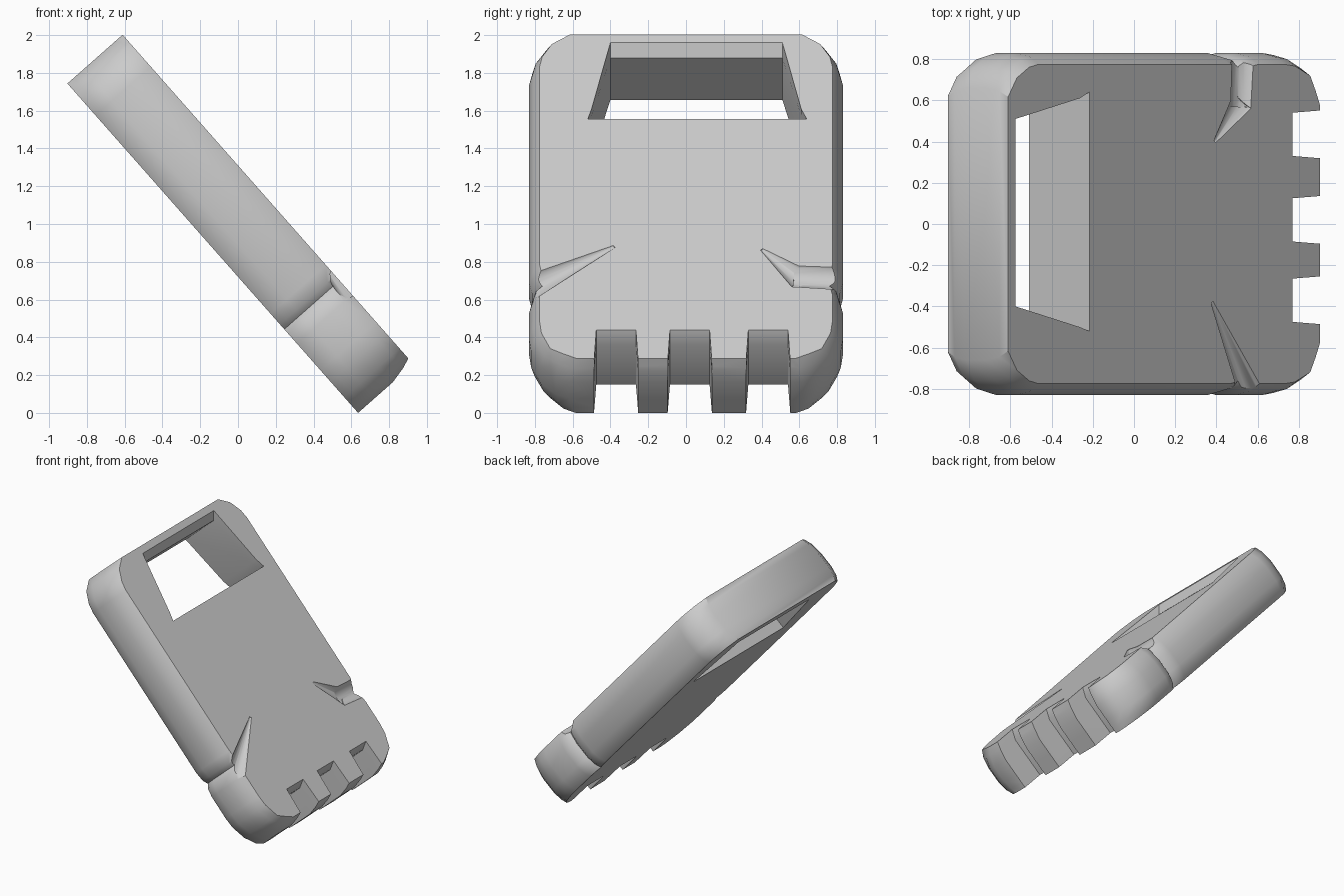
import bpy, bmesh
from mathutils import Matrix, Vector

cube = bpy.data.objects.get("Cube")
if cube:
    bpy.data.objects.remove(cube, do_unlink=True)

# Slab frame: across (y), along the leaning slab, out of its front face
ALONG = Vector((-0.662, 0, 0.75))
OUT = Vector((0.75, 0, 0.662))
TILT = Matrix(((0, ALONG.x, OUT.x, 0), (1, 0, 0, 0),
               (0, ALONG.z, OUT.z, 1), (0, 0, 0, 1)))

grey = bpy.data.materials.new("plain grey")
grey.use_nodes = True
grey.diffuse_color = (0.6, 0.6, 0.6, 1)
grey.node_tree.nodes["Principled BSDF"].inputs["Base Color"].default_value = grey.diffuse_color


def finish(name, bm):
    bmesh.ops.recalc_face_normals(bm, faces=bm.faces)
    mesh = bpy.data.meshes.new(name)
    bm.to_mesh(mesh)
    bm.free()
    mesh.materials.append(grey)
    obj = bpy.data.objects.new(name, mesh)
    bpy.context.collection.objects.link(obj)
    return obj


def loft(name, layers):
    """Join outlines given as (height, points) into a closed solid."""
    bm = bmesh.new()
    rings = [[bm.verts.new((a, v, w)) for a, v in pts] for w, pts in layers]
    n = len(rings[0])
    for low, high in zip(rings, rings[1:]):
        for i in range(n):
            j = (i + 1) % n
            bm.faces.new((low[i], low[j], high[j], high[i]))
    bm.faces.new(rings[0])
    bm.faces.new(rings[-1])
    return finish(name, bm)


def groove(name, start, end, r1, r2):
    """Round tapering cutter lying along the front face."""
    start, end = Vector(start), Vector(end)
    axis = end - start
    turn = axis.to_track_quat('Z', 'Y').to_matrix().to_4x4()
    bm = bmesh.new()
    bmesh.ops.create_cone(bm, cap_ends=True, segments=20, radius1=r1, radius2=r2,
                          depth=axis.length,
                          matrix=Matrix.Translation((start + end) / 2) @ turn)
    return finish(name, bm)


# Slab: half outline with waist notch, mirrored, lofted with bevelled sides
half = [(0.62, -1.17), (0.69, -1.14), (0.77, -1.06), (0.82, -0.95), (0.83, -0.87),
        (0.83, -0.68), (0.815, -0.61), (0.785, -0.58), (0.815, -0.545), (0.83, -0.47),
        (0.83, 0.93), (0.815, 1.0), (0.76, 1.09), (0.66, 1.155)]


def slab_ring(inset, lift):
    side = [(a * (1 - inset / 0.83), max(v, -1.17 + lift)
             if v > -1.1 else v + lift) for a, v in half]
    return side + [(-a, v) for a, v in reversed(side)]


slab = loft("slab_body", [(w, slab_ring(i, l)) for w, i, l in
                          [(-0.185, 0.05, 0), (-0.14, 0.018, 0), (-0.07, 0, 0),
                           (0.06, 0, 0), (0.15, 0.02, 0.02), (0.205, 0.055, 0.04)]])

# Handle window with a sloping lip along its upper edge
def window_ring(top, grow):
    return [(-0.52, 0.56), (0.64, 0.56), (0.61, 0.63), (0.51 + grow, top),
            (-0.4 - grow, top), (-0.5, 0.63)]


cutters = [loft("window_cutter", [(-0.3, window_ring(1.04, 0)), (0.15, window_ring(1.04, 0)),
                                  (0.205, window_ring(1.1, 0)), (0.3, window_ring(1.1, 0))])]

# Three slots in the lower end
for c in (-0.37, 0.02, 0.435):
    def slot_ring(v, c=c):
        return [(c - 0.125, -1.3), (c + 0.125, -1.3), (c + 0.105, v + 0.0), (c - 0.105, v)]
    cutters.append(loft("slot_cutter", [(-0.3, slot_ring(-0.97)), (0.13, slot_ring(-0.97)),
                                        (0.205, slot_ring(-0.93)), (0.3, slot_ring(-0.93))]))

# Creases running from the waist notch onto the front face
cutters += [groove("crease_cutter", (-0.88, -0.66, 0.245), (-0.38, -0.34, 0.21), 0.1, 0.01),
            groove("crease_cutter", (0.88, -0.57, 0.245), (0.57, -0.55, 0.245), 0.09, 0.085),
            groove("crease_cutter", (0.61, -0.57, 0.245), (0.4, -0.36, 0.21), 0.085, 0.01)]

bpy.context.view_layer.objects.active = slab
for cutter in cutters:
    cutter.hide_render = True
    mod = slab.modifiers.new("cut", 'BOOLEAN')
    mod.operation = 'DIFFERENCE'
    mod.solver = 'EXACT'
    mod.object = cutter
    bpy.ops.object.modifier_apply(modifier=mod.name)
    bpy.data.objects.remove(cutter, do_unlink=True)

# Lean the slab and shade it
slab.data.transform(TILT)
bpy.ops.object.select_all(action='DESELECT')
slab.select_set(True)
bpy.ops.object.shade_smooth_by_angle(angle=0.6)
